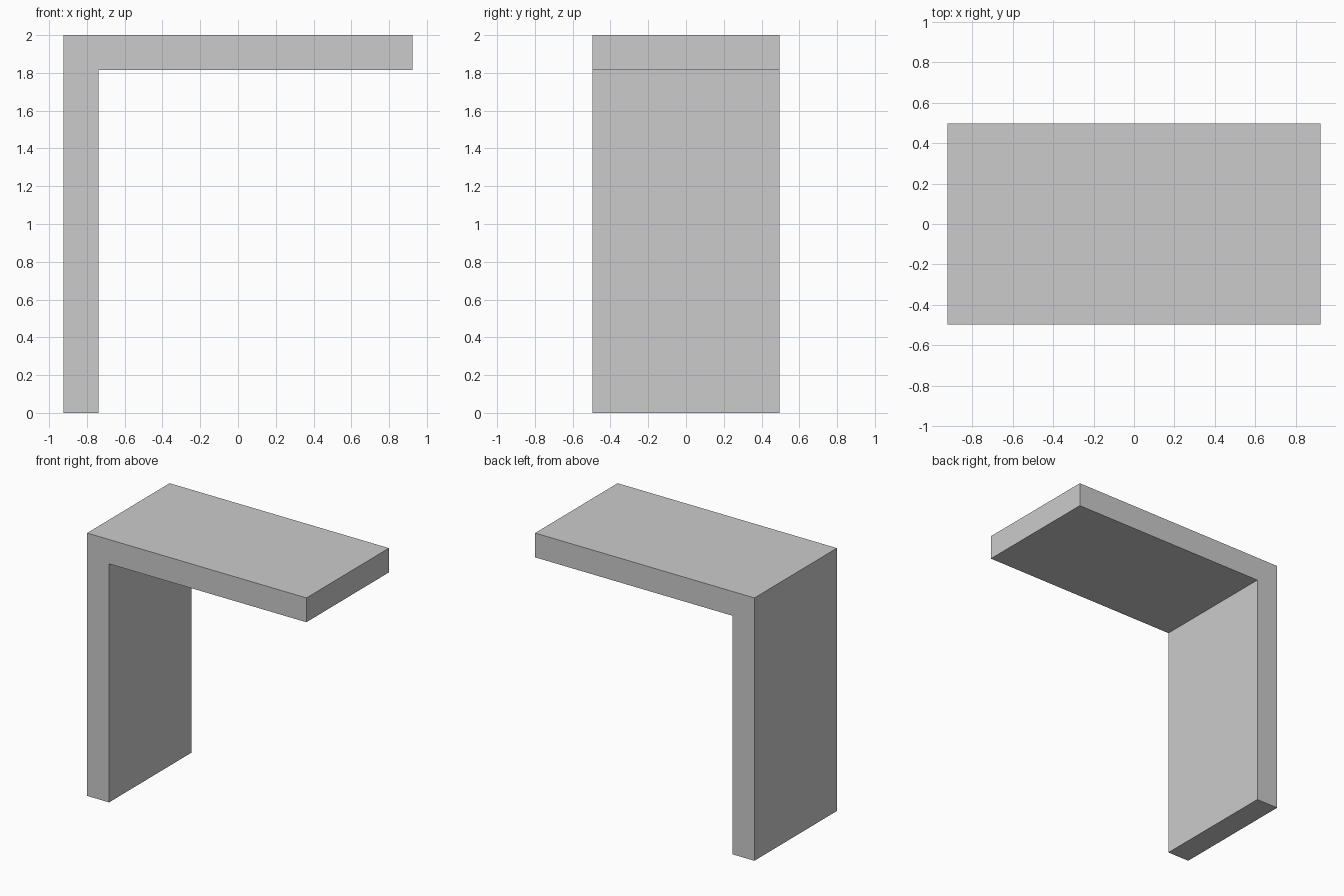
import bpy
import bmesh

if "Cube" in bpy.data.objects:
    bpy.data.objects.remove(bpy.data.objects["Cube"])

LENGTH, HEIGHT, DEPTH, THICK = 1.846, 2.0, 0.992, 0.185
left, right = -LENGTH / 2, LENGTH / 2
under = HEIGHT - THICK

# L-shaped side profile (x, z): upright panel turning into the top slab
profile = [(left, 0), (left + THICK, 0), (left + THICK, under),
           (right, under), (right, HEIGHT), (left, HEIGHT)]

bm = bmesh.new()
face = bm.faces.new([bm.verts.new((x, -DEPTH / 2, z)) for x, z in profile])

# Extrude the profile through the full depth
result = bmesh.ops.extrude_face_region(bm, geom=[face])
verts = [g for g in result["geom"] if isinstance(g, bmesh.types.BMVert)]
bmesh.ops.translate(bm, verts=verts, vec=(0, DEPTH, 0))
bmesh.ops.recalc_face_normals(bm, faces=bm.faces)

mesh = bpy.data.meshes.new("side_table")
bm.to_mesh(mesh)
bm.free()
bpy.context.collection.objects.link(bpy.data.objects.new("side_table", mesh))
